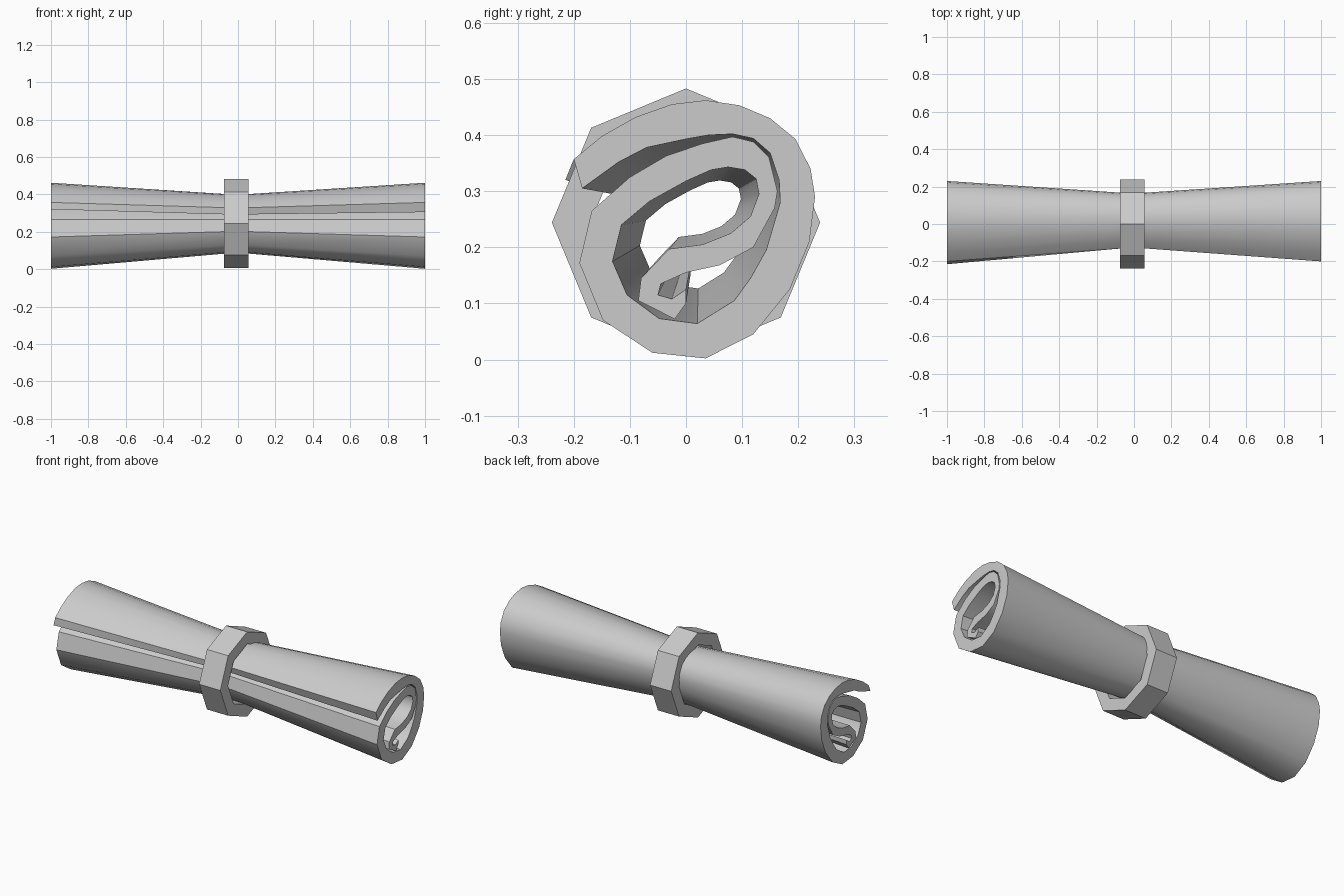
import bpy, bmesh, math

# Rolled sheet cross-section (y, z): outer side and matching inner side of the spiral
OUTER = [(-.20, .357), (-.15, .398), (-.09, .432), (-.025, .455), (.035, .462), (.095, .453),
         (.15, .43), (.195, .393), (.222, .34), (.23, .29), (.22, .21), (.185, .125),
         (.12, .045), (.035, .002), (-.06, .012), (-.148, .07), (-.19, .172), (-.168, .265),
         (-.10, .325), (-.035, .363), (.03, .385), (.083, .397), (.12, .388), (.148, .36),
         (.163, .30), (.158, .27), (.12, .20), (.06, .168), (0, .155), (-.045, .135),
         (-.05, .115), (-.025, .108), (0, .125)]
INNER = [(-.185, .305), (-.12, .352), (-.07, .378), (0, .393), (.04, .40), (.083, .402),
         (.12, .394), (.15, .368), (.166, .32), (.168, .28), (.143, .195), (.115, .145),
         (.086, .105), (.02, .064), (-.048, .073), (-.105, .115), (-.131, .175), (-.115, .24),
         (-.065, .282), (0, .318), (.045, .338), (.075, .343), (.105, .338), (.125, .322),
         (.13, .295), (.115, .255), (.08, .225), (.03, .205), (-.03, .197), (-.08, .145),
         (-.085, .105), (-.02, .072), (0, .10)]


def finish(bm, name):
    bmesh.ops.recalc_face_normals(bm, faces=bm.faces)
    me = bpy.data.meshes.new(name)
    bm.to_mesh(me)
    bm.free()
    ob = bpy.data.objects.new(name, me)
    bpy.context.collection.objects.link(ob)
    return ob


def loft(bm, rings):
    """Bridge successive closed rings of vertices."""
    for a, b in zip(rings, rings[1:]):
        n = len(a)
        for i in range(n):
            j = (i + 1) % n
            bm.faces.new((a[i], a[j], b[j], b[i]))


# Scroll: spiral lofted along x, pinched at the middle
bm = bmesh.new()
n = len(OUTER)
loop = OUTER + INNER[::-1]
rings = []
for x, s in ((-1, 1), (-.06, .69), (.05, .69), (1, 1)):
    pts = list(loop)
    if x == -1:
        pts[-1] = (-.215, .320)      # flap corner sticks out at the left end
    k = (1 - s) / .31
    rings.append([bm.verts.new((x, .01 + .005 * k + (y - .01) * s,
                                .232 + .0105 * k + (z - .232) * s)) for y, z in pts])
loft(bm, rings)
for r in (rings[0], rings[-1]):      # end faces
    for i in range(n - 1):
        bm.faces.new((r[i], r[i + 1], r[2 * n - 2 - i], r[2 * n - 1 - i]))
scroll = finish(bm, "scroll_sheet")
bpy.context.view_layer.objects.active = scroll
scroll.select_set(True)
bpy.ops.object.shade_smooth_by_angle(angle=math.radians(35))

# Octagonal band around the middle
bm = bmesh.new()
rings = []
for x, rad in ((-.075, .17), (-.075, .239), (.057, .239), (.057, .17)):
    rings.append([bm.verts.new((x, rad * math.sin(i * math.pi / 4),
                                .244 + rad * math.cos(i * math.pi / 4))) for i in range(8)])
loft(bm, rings + rings[:1])
finish(bm, "band")
